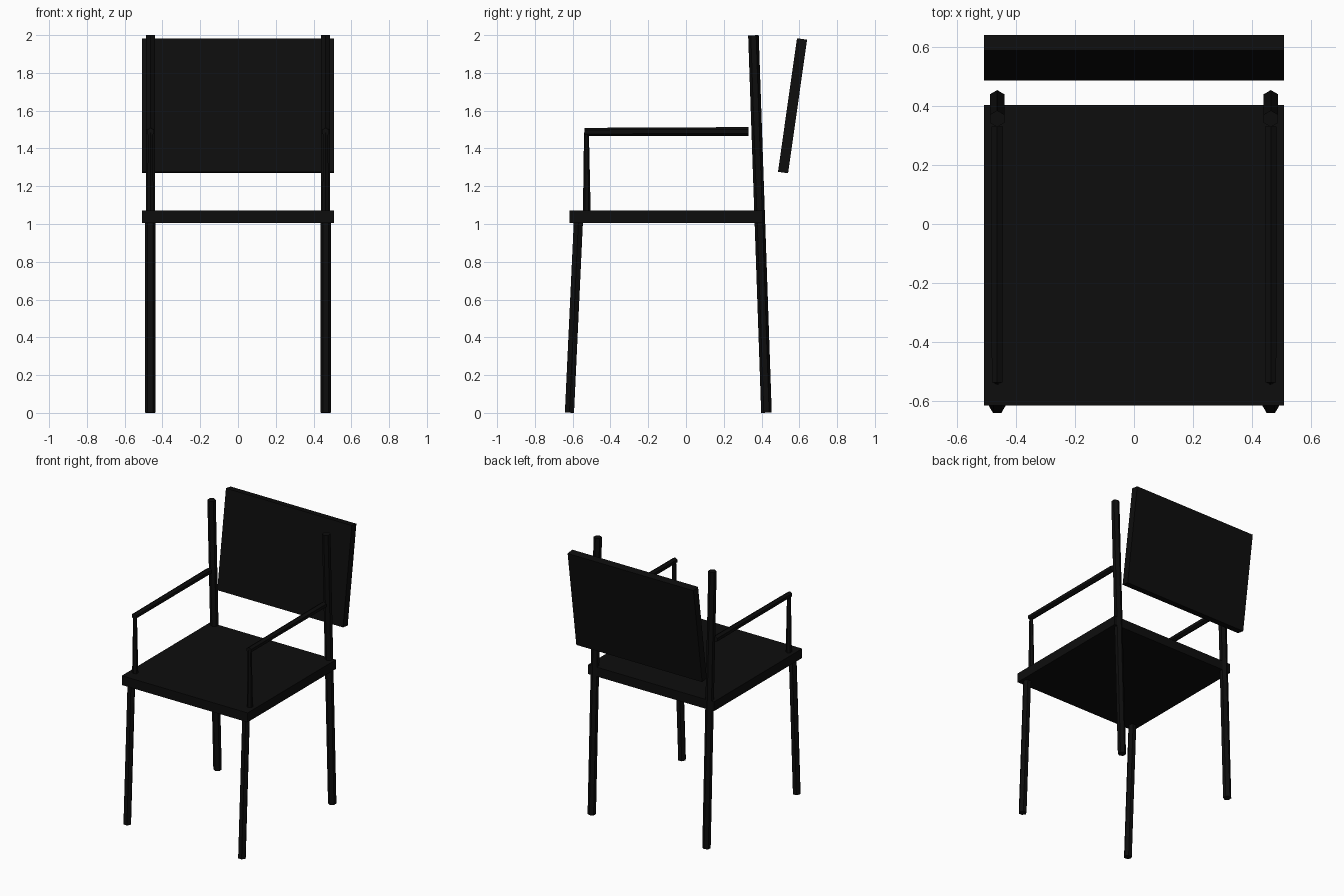
import bpy
import math
from mathutils import Vector, Matrix

cube = bpy.data.objects.get("Cube")
if cube:
    bpy.data.objects.remove(cube, do_unlink=True)

# One near-black finish for the whole chair
black = bpy.data.materials.new("black")
black.use_nodes = True
black.diffuse_color = (0.004, 0.004, 0.004, 1)
black.node_tree.nodes["Principled BSDF"].inputs["Base Color"].default_value = black.diffuse_color


def finish(name):
    obj = bpy.context.object
    obj.name = name
    obj.data.name = name
    obj.data.materials.append(black)
    return obj


def panel(name, centre, size, tilt=0):
    """Flat board, leaning back by tilt degrees."""
    bpy.ops.mesh.primitive_cube_add(size=1, location=centre,
                                    rotation=(math.radians(-tilt), 0, 0))
    finish(name).scale = size


def rod(name, start, end, r_start, r_end=None, turn=0):
    """Six-sided bar in a y-z plane; turn spins it about its own axis."""
    start, end = Vector(start), Vector(end)
    axis = end - start
    bpy.ops.mesh.primitive_cone_add(vertices=6, radius1=r_start, radius2=r_end or r_start,
                                    depth=axis.length)
    obj = finish(name)
    lean = math.atan2(-axis.y, axis.z)
    obj.matrix_world = (Matrix.Translation((start + end) / 2)
                        @ Matrix.Rotation(lean, 4, 'X')
                        @ Matrix.Rotation(math.radians(turn), 4, 'Z'))


# Seat and leaning backrest
panel("seat", (0, -0.106, 1.038), (1.018, 1.02, 0.068))
panel("backrest", (0, 0.564, 1.626), (1.018, 0.054, 0.714), 8.1)

# Legs and arms on both sides
for side, sx in (("left", 1), ("right", -1)):
    x = 0.464 * sx
    rod(side + "_back_leg", (x, 0.426, 0.001), (x, 0.357, 1.999), 0.028)
    rod(side + "_front_leg", (x, -0.617, 0.001), (x, -0.569, 1.03), 0.028, turn=30)
    rod(side + "_arm_post", (x, -0.525, 1.04), (x, -0.527, 1.485), 0.021, 0.013)
    rod(side + "_armrest", (x, -0.537, 1.488), (x, 0.33, 1.49), 0.021, 0.023)
